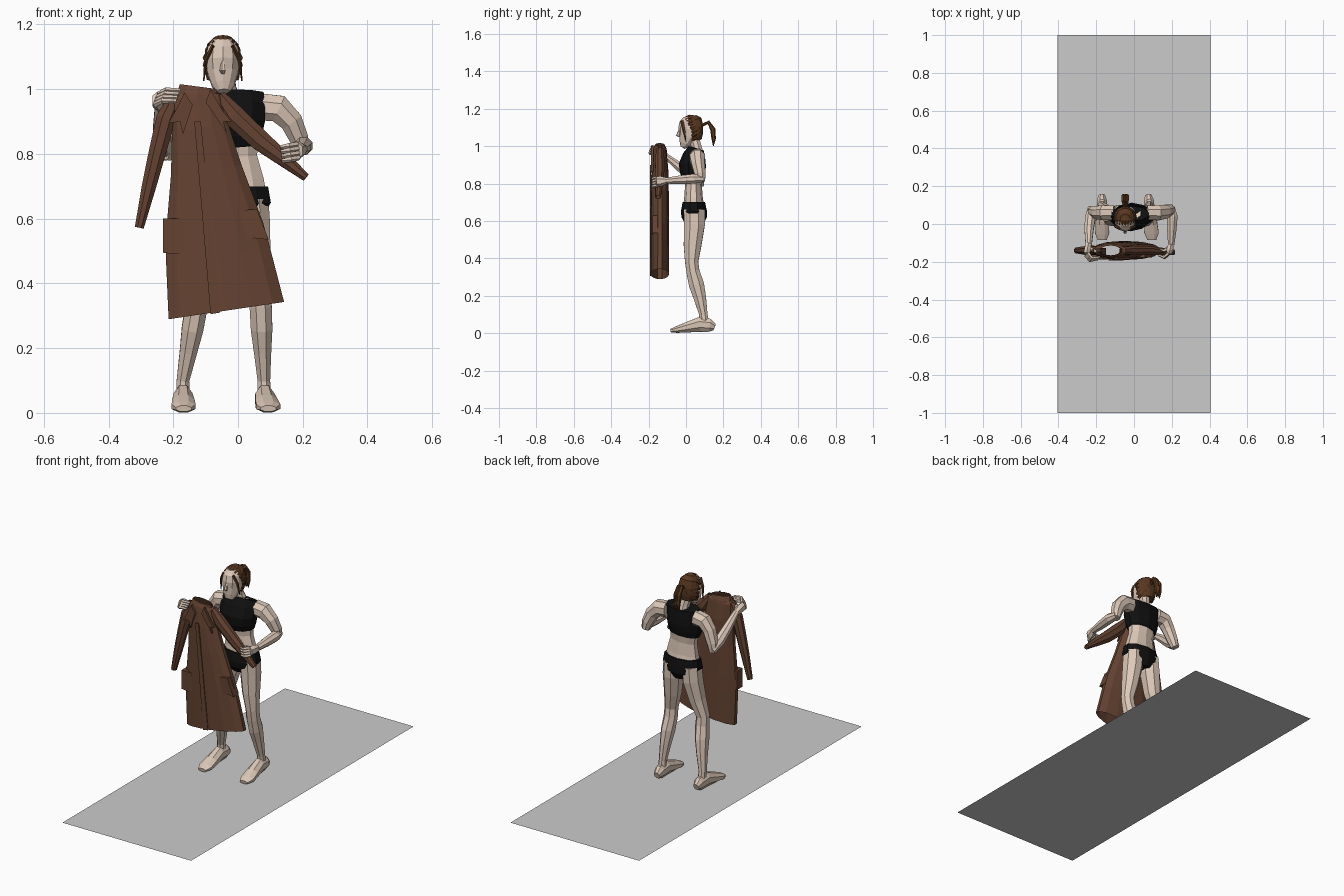
import bpy, bmesh, math
from mathutils import Vector

def material(name, col):
    m = bpy.data.materials.new(name)
    m.diffuse_color = (*col, 1)
    return m

SKIN = material("skin", (0.72, 0.58, 0.48))
HAIR = material("hair_brown", (0.10, 0.04, 0.015))
BLACK = material("black_cloth", (0.005, 0.005, 0.005))
COAT = material("coat_brown", (0.13, 0.056, 0.032))

def add(name, bm, mat):
    bmesh.ops.recalc_face_normals(bm, faces=bm.faces)
    me = bpy.data.meshes.new(name)
    bm.to_mesh(me)
    bm.free()
    ob = bpy.data.objects.new(name, me)
    bpy.context.collection.objects.link(ob)
    if mat:
        me.materials.append(mat)
    return ob

def tube(name, rings, mat, n=8, side=(1, 0, 0), cap=True):
    """Loft elliptical rings (x, y, z, ra, rb) along a path; ra lies along side."""
    bm, side = bmesh.new(), Vector(side)
    pts = [Vector(r[:3]) for r in rings]
    loops = []
    for i, r in enumerate(rings):
        t = (pts[min(i + 1, len(pts) - 1)] - pts[max(i - 1, 0)]).normalized()
        u = (side - t * side.dot(t)).normalized()
        v = t.cross(u)
        ang = [2 * math.pi * (k + 0.5) / n for k in range(n)]
        loops.append([bm.verts.new(pts[i] + u * r[3] * math.cos(a) + v * r[-1] * math.sin(a)) for a in ang])
    for a, b in zip(loops, loops[1:]):
        for k in range(n):
            bm.faces.new((a[k], a[(k + 1) % n], b[(k + 1) % n], b[k]))
    if cap:
        bm.faces.new(loops[0])
        bm.faces.new(loops[-1])
    return add(name, bm, mat)

def panel(name, outline, y, depth, mat):
    """Flat cloth piece: front outline (x, z) given a little thickness."""
    bm = bmesh.new()
    f = bm.faces.new([bm.verts.new((x, y, z)) for x, z in outline])
    ext = bmesh.ops.extrude_face_region(bm, geom=[f])["geom"]
    bmesh.ops.translate(bm, vec=(0, depth, 0), verts=[e for e in ext if isinstance(e, bmesh.types.BMVert)])
    return add(name, bm, mat)

# floor
bm = bmesh.new()
bm.faces.new([bm.verts.new(c) for c in ((-.405, -1, 0), (.405, -1, 0), (.405, 1, 0), (-.405, 1, 0))])
add("floor", bm, None)

# torso, neck and head
tube("torso", [(-.01, .045, .61, .07, .05), (-.01, .042, .66, .105, .06), (-.01, .04, .72, .094, .05),
               (-.015, .04, .79, .078, .045), (-.018, .04, .84, .084, .052), (-.02, .037, .90, .098, .062),
               (-.02, .045, .96, .1, .052), (-.022, .055, .985, .06, .035)], SKIN, 10)
tube("neck", [(-.022, .062, .96, .036, .034), (-.03, .055, 1.0, .027, .029), (-.04, .04, 1.05, .028, .03)], SKIN)
tube("head", [(-.045, -.018, .993, .02, .014), (-.046, -.006, 1.012, .036, .032), (-.047, .012, 1.05, .05, .052),
              (-.047, .02, 1.09, .055, .062), (-.047, .022, 1.13, .049, .056), (-.047, .022, 1.155, .03, .035)], SKIN, 10)
tube("nose", [(-.047, -.035, 1.085, .005, .006), (-.047, -.043, 1.058, .01, .01), (-.047, -.036, 1.05, .006, .006)], SKIN, 5)

# crop top and briefs
tube("crop_top", [(-.018, .04, .825, .088, .055), (-.02, .036, .86, .1, .068), (-.02, .034, .90, .108, .073),
                  (-.02, .044, .95, .11, .06), (-.02, .055, .988, .104, .042)], BLACK, 10)
tube("briefs", [(-.01, .042, .70, .108, .06), (-.01, .042, .65, .117, .07),
                (-.01, .045, .62, .1, .068), (-.01, .045, .585, .045, .05)], BLACK, 10)

# legs and feet
def leg(name, hip, knee, ankle, toe):
    mid = (hip + knee) / 2
    tube(name + "_leg", [(hip, .045, .66, .052, .06), (hip * .9 + knee * .1, .045, .58, .055, .06),
                         (mid, .035, .47, .046, .051), (knee, .03, .38, .036, .038), (knee, .037, .33, .037, .038),
                         (knee * .7 + ankle * .3, .056, .26, .036, .044), (knee * .4 + ankle * .6, .074, .19, .029, .036),
                         (ankle, .093, .10, .021, .024), (ankle, .097, .045, .023, .03)], SKIN)
    d = toe - ankle
    tube(name + "_foot", [(ankle - d * .3, .152, .032, .018, .02), (ankle - d * .1, .125, .042, .028, .038),
                          (ankle + d * .2, .07, .046, .031, .042), (ankle + d * .6, .0, .03, .038, .029),
                          (toe, -.05, .019, .04, .019), (toe, -.083, .013, .026, .01)], SKIN)

leg("right", -.068, -.128, -.17, -.168)
leg("left", .046, .07, .08, .094)

# arms
tube("left_upper_arm", [(.07, .06, .945, .04, .045), (.125, .06, .94, .044, .046), (.165, .065, .90, .038, .038),
                        (.187, .075, .85, .032, .032), (.195, .08, .81, .024, .022)], SKIN, side=(0, 1, 0))
tube("left_forearm", [(.197, .09, .825, .02, .02), (.203, .04, .825, .03, .028),
                      (.2, -.03, .82, .027, .025), (.197, -.11, .815, .018, .017)], SKIN)
tube("right_upper_arm", [(-.105, .06, .945, .04, .045), (-.16, .06, .938, .043, .043), (-.19, .06, .895, .037, .037),
                         (-.215, .068, .83, .031, .031), (-.225, .075, .785, .022, .02)], SKIN, side=(0, 1, 0))
tube("right_forearm", [(-.225, .085, .795, .02, .02), (-.232, .03, .835, .03, .03),
                       (-.238, -.03, .885, .026, .026), (-.24, -.11, .948, .018, .016)], SKIN)

# hands with curled fingers
def hand(name, wrist, knuckle, tip, spread, side):
    w, k, t, s = map(Vector, (wrist, knuckle, tip, spread))
    tube(name + "_palm", [(*w, .017, .017), (*(w.lerp(k, .6)), .02, .028), (*k, .017, .026)], SKIN, 6, side)
    for i in range(4):
        o = s * (i - 1.5)
        bend = k.lerp(t, .4) + o + (k - w) * .35
        tube(f"{name}_finger_{i + 1}", [(*(k + o), .009, .009), (*bend, .009, .009), (*(t + o), .006, .006)], SKIN, 5, (.3, .2, 1))
    tube(name + "_thumb", [(*(w.lerp(k, .3)), .011, .011), (*(w.lerp(t, .6) + s), .009, .009), (*(t + s + (w - k) * .6), .006, .006)],
         SKIN, 5, (.3, .2, 1))

hand("left_hand", (.197, -.105, .815), (.185, -.155, .81), (.135, -.165, .8), (-.002, 0, .014), (1, 0, 0))
hand("right_hand", (-.24, -.105, .945), (-.25, -.16, .968), (-.185, -.18, .98), (.004, .004, .011), (1, 0, 0))

# hair: locks swept from the hairline to a knot at the back
C, R = Vector((-.047, .026, 1.082)), Vector((.055, .06, .078))
knot = Vector((0, 1, .35)).normalized()

def on_head(d, s=1.0):
    return C + Vector((d.x * R.x, d.y * R.y, d.z * R.z)) * s

for i in range(17):
    p = math.radians(-128 + 16 * i)
    start = Vector((math.sin(p), -.75 * max(math.cos(p), 0) + .1, math.cos(p))).normalized()
    rings = []
    for j, w in enumerate((.008, .014, .017, .016, .009)):
        q = on_head(start.slerp(knot, j / 4), 1.02)
        rings.append((*q, w, .007))
    axis = start.cross(knot)
    tube(f"hair_lock_{i + 1}", rings, HAIR, 6, axis)
tube("hair_cap", [(-.047, .055, 1.03, .035, .03), (-.047, .05, 1.06, .05, .042), (-.047, .045, 1.1, .056, .05),
                  (-.047, .03, 1.135, .05, .056), (-.047, .025, 1.16, .026, .03)], HAIR, 12)
for s, label in ((-1, "right"), (1, "left")):
    tube(f"{label}_side_strand", [(-.047 + s * .03, -.022, 1.135, .01, .006), (-.047 + s * .052, -.012, 1.09, .009, .006),
                                  (-.047 + s * .059, .0, 1.025, .002, .002)], HAIR, 5, (0, 1, 0))
for i, dx in enumerate((-.009, 0, .009)):
    tube(f"ponytail_{i + 1}", [(-.047, .085, 1.11, .008, .008), (-.047 + dx, .12, 1.128, .011, .01),
                               (-.047 + dx, .143, 1.09, .013, .014), (-.047 + dx, .148, 1.04, .011, .012),
                               (-.047 + dx * 1.2, .146, 1.0, .002, .002)], HAIR, 6)

# coat body, open at neck and hem
Y = -.14
tube("coat_body", [(-.125, Y, .998, .055, .026), (-.128, Y, .975, .087, .036), (-.117, Y, .88, .09, .045),
                   (-.098, Y, .75, .113, .048), (-.073, Y, .57, .155, .049), (-.062, Y, .49, .166, .049),
                   (-.036, Y, .316, .185, .05)], COAT, 14, cap=False)
tube("coat_collar", [(-.123, Y, 1.008, .06, .026), (-.126, Y, .985, .066, .036), (-.127, Y, .965, .06, .04)],
     COAT, 10, cap=False)

# coat sleeves
tube("right_sleeve", [(-.19, Y, .98, .025, .02), (-.222, Y, .91, .033, .027), (-.248, Y, .81, .029, .025),
                      (-.275, Y, .70, .024, .021), (-.305, Y, .572, .015, .016)], COAT, cap=False)
tube("left_sleeve", [(-.06, Y, .98, .022, .02), (-.015, Y, .92, .037, .027), (.07, Y, .84, .034, .025),
                     (.14, Y - .005, .785, .025, .021), (.21, Y - .01, .727, .013, .016)], COAT, cap=False)

# lapels, pocket flaps and front edge
panel("right_lapel", [(-.165, .99), (-.195, .93), (-.215, .895), (-.18, .9), (-.17, .86), (-.14, .95)], -.187, .012, COAT)
panel("left_lapel", [(-.085, 1.0), (-.045, .93), (-.02, .9), (-.045, .9), (-.035, .865), (-.1, .96)], -.187, .012, COAT)
panel("right_pocket", [(-.232, .6), (-.17, .6), (-.148, .5), (-.19, .49), (-.232, .495)], -.178, .05, COAT)
panel("left_pocket", [(.0, .625), (.058, .63), (.095, .535), (.05, .54), (.015, .52)], -.178, .05, COAT)
panel("coat_front_edge", [(-.135, .9), (-.115, .9), (-.055, .31), (-.085, .305)], -.192, .006, COAT)
